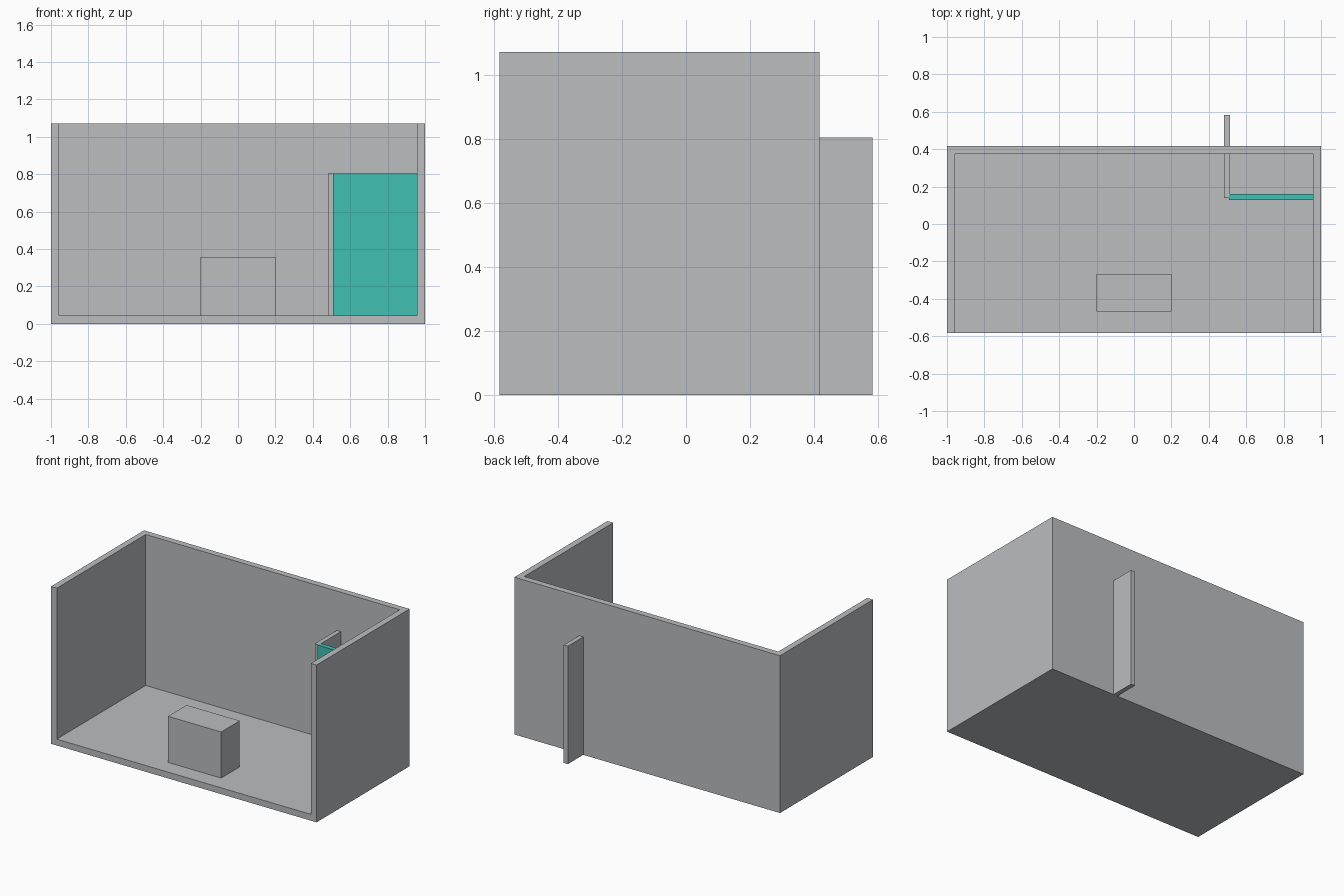
import bpy

if "Cube" in bpy.data.objects:
    bpy.data.objects.remove(bpy.data.objects["Cube"])


def material(name, rgb):
    m = bpy.data.materials.new(name)
    m.diffuse_color = (*rgb, 1)
    m.use_nodes = True
    m.node_tree.nodes["Principled BSDF"].inputs["Base Color"].default_value = m.diffuse_color
    return m


grey = material("light_grey", (0.50, 0.51, 0.53))
teal = material("teal", (0.05, 0.53, 0.45))


def box(name, lo, hi, mat):
    """Box between two opposite corners."""
    bpy.ops.mesh.primitive_cube_add(size=1)
    ob = bpy.context.object
    ob.name = name
    for v in ob.data.vertices:
        v.co = [h if c > 0 else l for c, l, h in zip(v.co, lo, hi)]
    ob.data.materials.append(mat)
    return ob


T = 0.043                    # wall and floor thickness
FRONT, BACK = -0.583, 0.417  # room depth
H = 1.071                    # wall height

# Room shell, open at the front and top
box("floor", (-1, FRONT, 0), (1, BACK, T), grey)
box("back_wall", (-1 + T, BACK - T, T), (1 - T, BACK, H), grey)
box("left_wall", (-1, FRONT, T), (-1 + T, BACK, H), grey)
box("right_wall", (1 - T, FRONT, T), (1, BACK, H), grey)

# Counter block standing on the floor
box("counter", (-0.2, -0.467, T), (0.2, -0.267, 0.357), grey)

# Partition passing through the back wall, and the teal panel beside it
box("partition", (0.482, 0.138, 0), (0.513, 0.583, 0.803), grey)
box("teal_panel", (0.509, 0.129, 0.002), (0.957, 0.161, 0.8035), teal)
